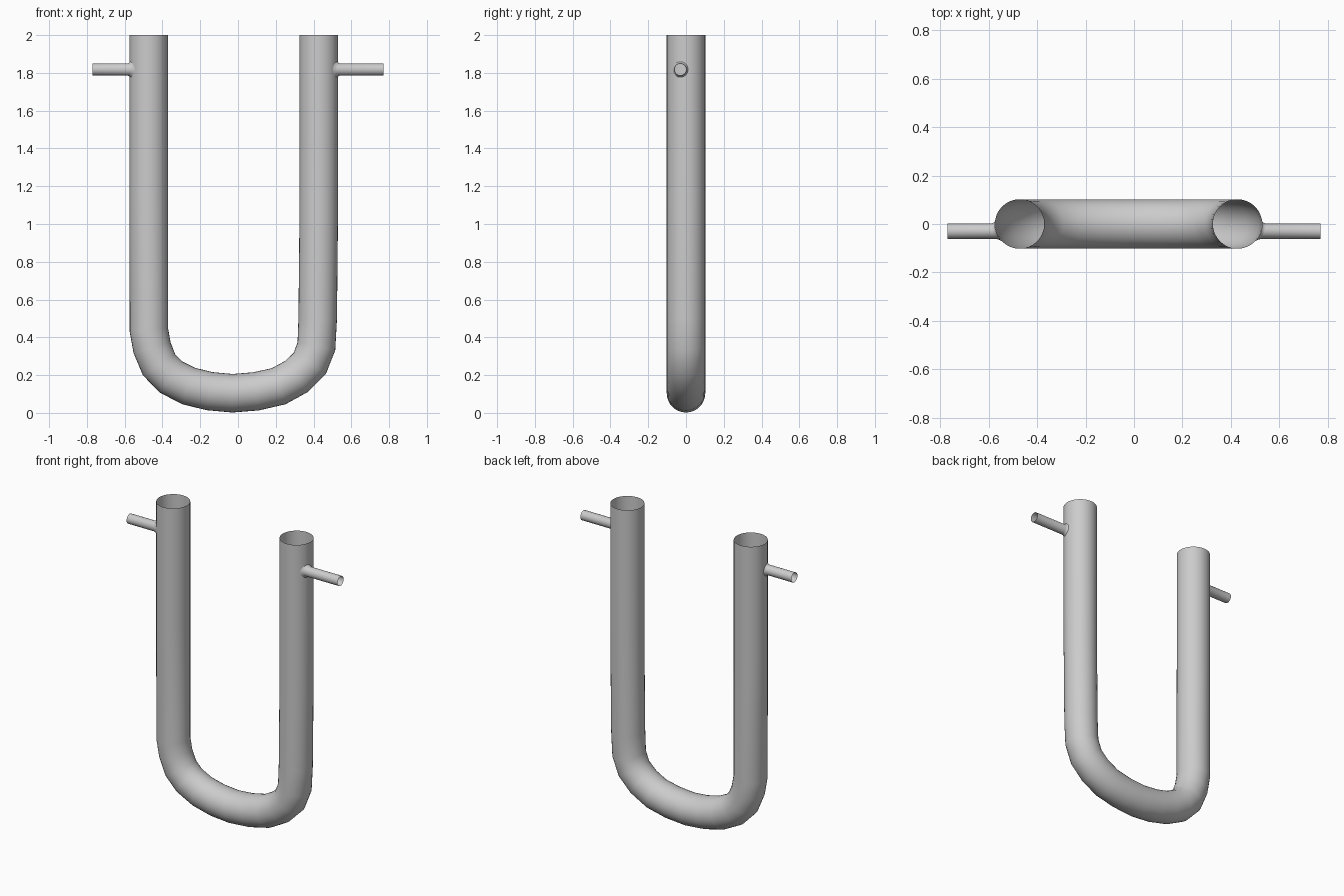
import bpy, bmesh
from math import sin, cos, tau, sqrt
from mathutils import Vector

if "Cube" in bpy.data.objects:
    bpy.data.objects.remove(bpy.data.objects["Cube"])

R = 0.102            # main tube radius
ARM_Y, ARM_Z = -0.03, 1.818


def skin(name, rings):
    """Join successive vertex rings into an open smooth tube."""
    bm = bmesh.new()
    loops = [[bm.verts.new(p) for p in ring] for ring in rings]
    n = len(loops[0])
    for a, b in zip(loops, loops[1:]):
        for i in range(n):
            j = (i + 1) % n
            bm.faces.new((a[i], a[j], b[j], b[i]))
    bmesh.ops.recalc_face_normals(bm, faces=bm.faces)
    # open tubes: make sure the outer side carries the normals
    bm.faces.ensure_lookup_table()
    f = bm.faces[0]
    middle = sum((Vector(p) for p in rings[0] + rings[1]), Vector()) / (2 * n)
    if f.normal.dot(f.calc_center_median() - middle) < 0:
        bmesh.ops.reverse_faces(bm, faces=bm.faces)
    for f in bm.faces:
        f.smooth = True
    mesh = bpy.data.meshes.new(name)
    bm.to_mesh(mesh)
    bm.free()
    obj = bpy.data.objects.new(name, mesh)
    bpy.context.collection.objects.link(obj)
    return obj


# U-shaped tube: centreline in the xz plane, right leg leaning very slightly
path = [(-.473, 2), (-.473, 1.2), (-.472, .44), (-.455, .345), (-.418, .255),
        (-.355, .19), (-.26, .142), (-.15, .115), (-.03, .104), (.095, .114),
        (.215, .141), (.31, .193), (.38, .262), (.415, .352), (.422, .5),
        (.427, 1.0), (.428, 1.5), (.428, 2)]
pts = [Vector((x, 0, z)) for x, z in path]
rings = []
for k, p in enumerate(pts):
    t_in = (p - pts[max(k - 1, 0)]).normalized()
    t_out = (pts[min(k + 1, len(pts) - 1)] - p).normalized()
    t = (t_in + t_out).normalized()
    side = Vector((t.z, 0, -t.x))
    rings.append([p + side * R * cos(tau * i / 32) + Vector((0, R * sin(tau * i / 32), 0))
                  for i in range(32)])
skin("u_tube", rings)


# Side arms: open pipes whose flared base follows the tube wall
def arm(name, cx, sign):
    def ring(r, x=None, off=0.0):
        out = []
        for i in range(20):
            y = ARM_Y + r * cos(tau * i / 20)
            wall = cx + sign * (sqrt(R * R - y * y) + off)
            out.append(Vector((wall if x is None else x, y, ARM_Z + r * sin(tau * i / 20))))
        return out
    skin(name, [ring(.041), ring(.035, off=.006), ring(.032, off=.015),
                ring(.032, x=sign * .77)])


arm("left_side_arm", -.473, -1)
arm("right_side_arm", .428, 1)
